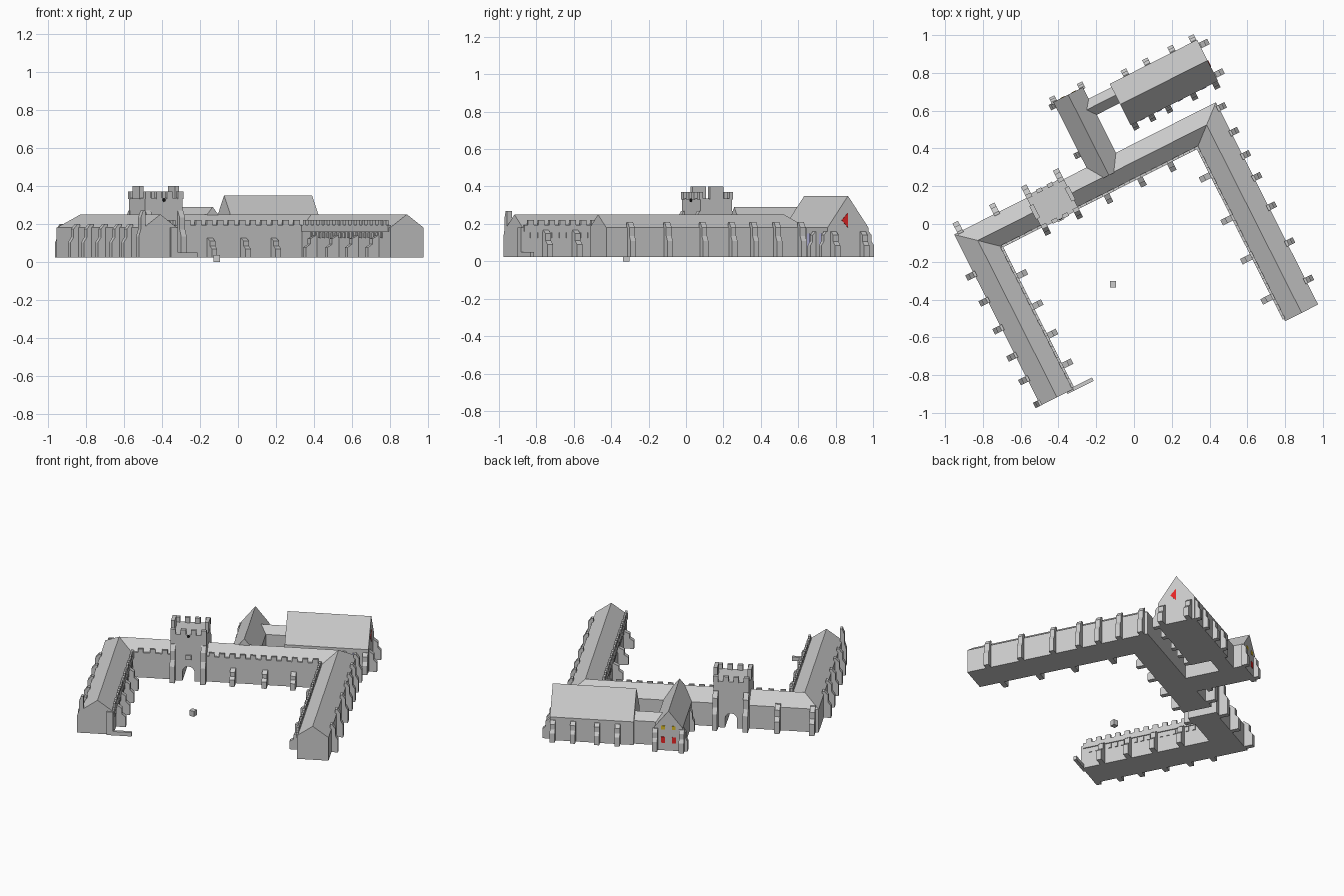
import bpy, bmesh, math
from mathutils import Matrix, Vector

if "Cube" in bpy.data.objects:
    bpy.data.objects.remove(bpy.data.objects["Cube"])

# Everything is laid out square, then turned by this angle
TURN = Matrix.Rotation(math.radians(26.8), 4, 'Z')
BASE, EAVE, RIDGE = 0.024, 0.18, 0.25


def finish(bm, name, colour=None, turn=True):
    bmesh.ops.recalc_face_normals(bm, faces=bm.faces[:])
    if turn:
        bm.transform(TURN)
    me = bpy.data.meshes.new(name)
    bm.to_mesh(me)
    bm.free()
    ob = bpy.data.objects.new(name, me)
    bpy.context.collection.objects.link(ob)
    if colour:
        mat = bpy.data.materials.new(name + "_colour")
        mat.diffuse_color = colour
        mat.use_nodes = True
        mat.node_tree.nodes["Principled BSDF"].inputs["Base Color"].default_value = mat.diffuse_color
        me.materials.append(mat)
    return ob


def box(bm, u0, u1, v0, v1, z0, z1):
    m = Matrix.LocRotScale(Vector(((u0 + u1) / 2, (v0 + v1) / 2, (z0 + z1) / 2)), None,
                           Vector((u1 - u0, v1 - v0, z1 - z0)))
    bmesh.ops.create_cube(bm, size=1, matrix=m)


def prism(bm, u, v, angle, profile, width):
    """Profile of (distance, z) along the angle, extruded sideways by width."""
    a = math.radians(angle)
    d, s = Vector((math.cos(a), math.sin(a), 0)), Vector((-math.sin(a), math.cos(a), 0))
    rings = []
    for k in (-0.5, 0.5):
        rings.append([bm.verts.new(Vector((u, v, z)) + d * p + s * k * width) for p, z in profile])
    n = len(profile)
    bm.faces.new(rings[0])
    bm.faces.new(rings[1][::-1])
    for i in range(n):
        j = (i + 1) % n
        bm.faces.new((rings[0][i], rings[0][j], rings[1][j], rings[1][i]))


def gabled_range(name, stations, eave=EAVE, ridge=RIDGE):
    """House-shaped sweep; each station is (outer point, inner point)."""
    bm = bmesh.new()
    rings = []
    for (ou, ov), (iu, iv) in stations:
        rings.append([bm.verts.new(c) for c in (
            (ou, ov, BASE), (ou, ov, eave), ((ou + iu) / 2, (ov + iv) / 2, ridge),
            (iu, iv, eave), (iu, iv, BASE))])
    for a, b in zip(rings, rings[1:]):
        for i in range(5):
            j = (i + 1) % 5
            bm.faces.new((a[i], a[j], b[j], b[i]))
    bm.faces.new(rings[0])
    bm.faces.new(rings[-1])
    return finish(bm, name)


def buttresses(name, spots, angle, top, depth=0.045, width=0.032):
    bm = bmesh.new()
    h = top - BASE
    prof = [(-0.01, BASE), (depth, BASE), (depth, BASE + h * 0.45), (depth * 0.6, BASE + h * 0.6),
            (depth * 0.6, BASE + h * 0.85), (0.004, top), (-0.01, top)]
    for u, v in spots:
        prism(bm, u, v, angle, prof, width)
    finish(bm, name)


def battlement(name, u0, v0, u1, v1, pitch=0.06):
    """Low parapet with merlons between two points on one axis."""
    bm = bmesh.new()
    t = 0.007
    box(bm, u0 - t, u1 + t, v0 - t, v1 + t, EAVE - 0.02, EAVE + 0.015)
    length = max(u1 - u0, v1 - v0)
    n = int(length / pitch)
    for i in range(n):
        c, w = (i + 0.5) / n, pitch * 0.28
        u, v = u0 + (u1 - u0) * c, v0 + (v1 - v0) * c
        du, dv = (w, t) if u1 > u0 else (t, w)
        box(bm, u - du, u + du, v - dv, v + dv, EAVE + 0.015, EAVE + 0.04)
    finish(bm, name)


# Courtyard ranges with mitred corners, split by the gate tower
gabled_range("west_range", [((-.875, -.635), (-.68, -.635)), ((-.875, .38), (-.68, .21)),
                            ((-.44, .38), (-.44, .21))])
gabled_range("east_range", [((-.23, .38), (-.23, .21)), ((.678, .38), (.482, .21)),
                            ((.678, -.82), (.482, -.82))])
# North buildings
gabled_range("cross_wing", [((-.09, .29), (.085, .29)), ((-.09, .768), (.085, .768))], ridge=.29)
gabled_range("chapel", [((.22, .72), (.22, .475)), ((.738, .72), (.738, .475))], ridge=.35)
gabled_range("chapel_passage", [((0, .70), (0, .605)), ((.23, .70), (.23, .605))], ridge=.225)

# Gate tower with an arched passage
GU, GV = -.335, .295
bm = bmesh.new()
r = .037
arch = [(r * math.cos(math.pi * i / 10), .085 + r * math.sin(math.pi * i / 10)) for i in range(11)]
prism(bm, GU, GV, 0, [(.11, BASE), (.11, .335), (-.11, .335), (-.11, BASE), (-r, BASE)]
      + arch[::-1] + [(r, BASE)], .19)
finish(bm, "gate_tower")

bm = bmesh.new()
for s in (-1, 1):
    for i in range(4):                                   # front and back merlons
        u = GU - .095 + i * .0633
        box(bm, u - .016, u + .016, GV + s * .09 - .011, GV + s * .09 + .011, .33, .37)
    box(bm, GU + s * .105 - .012, GU + s * .105 + .012, GV - .04, GV + .04, .33, .40)
finish(bm, "tower_merlons")

bm = bmesh.new()
box(bm, GU - .018, GU + .018, GV - .105, GV - .09, .17, .20)
finish(bm, "tower_front_window")
bm = bmesh.new()
bmesh.ops.create_cone(bm, cap_ends=True, segments=12, radius1=.009, radius2=.009, depth=.006,
                      matrix=Matrix.Translation((GU, GV - .097, .325)) @ Matrix.Rotation(math.pi / 2, 4, 'X'))
finish(bm, "tower_dial", (.01, .01, .01, 1))

# Parapets on the courtyard side
battlement("main_parapet", -.225, .21, .482, .21)
battlement("gate_west_parapet", -.67, .21, -.445, .21)
battlement("west_parapet", -.68, -.62, -.68, .20)
battlement("east_parapet", .482, -.80, .482, .20)

# Rows of small raised windows beneath the wing parapets
bm = bmesh.new()
for i in range(18):
    v = -.58 + i * .043
    box(bm, -.682, -.674, v - .01, v + .01, .125, .155)
    v = -.72 + i * .048
    box(bm, .476, .484, v - .01, v + .01, .125, .155)
finish(bm, "wing_window_row")

# Buttresses, grouped by wall
buttresses("tower_front_buttress", [(-.43, .2), (-.24, .2)], -90, .27)
buttresses("tower_back_buttress", [(-.43, .39), (-.24, .39)], 90, .27, .055)
buttresses("main_front_buttress", [(-.06, .21), (.138, .21), (.315, .21)], -90, .125, .055)
buttresses("main_back_buttress", [(-.84, .38), (-.624, .38)], 90, .2, .055)
buttresses("west_outer_buttress", [(-.875, v) for v in (.144, -.01, -.175, -.337, -.476)], 180, .2)
buttresses("west_end_buttress", [(-.875, -.62)], 180, .27, .03)
buttresses("west_inner_buttress", [(-.68, v) for v in (.03, -.15, -.323, -.5)], 0, .17, .06)
buttresses("east_outer_buttress", [(.678, v) for v in (.345, .198, .06, -.07, -.244, -.457, -.678)], 0, .21, .04)
buttresses("east_inner_buttress", [(.482, v) for v in (.05, -.204, -.435, -.673)], 180, .14, .065)
buttresses("cross_wing_end_buttress", [(-.085, .768), (.08, .768)], 90, .17, .03)
buttresses("cross_wing_side_buttress", [(-.09, v) for v in (.46, .75)], 180, .17, .03)
buttresses("chapel_back_buttress", [(u, .72) for u in (.318, .445, .594, .719)], 90, .16, .035)
buttresses("chapel_front_buttress", [(u, .475) for u in (.24, .34, .439, .588, .72)], -90, .16, .035)
buttresses("chapel_end_buttress", [(.738, .685), (.738, .51)], 0, .16, .05)

# Low screen wall at the end of the west range
bm = bmesh.new()
box(bm, -.69, -.565, -.645, -.625, BASE, .05)
box(bm, -.72, -.68, -.645, -.63, BASE, .18)
finish(bm, "low_end_wall")

# Coloured glass
RED, GOLD, BLUE = (.8, .02, .02, 1), (.7, .5, .02, 1), (.55, .55, .85, 1)
bm = bmesh.new()
for u in (-.036, .031):
    box(bm, u - .012, u + .012, .76, .771, .075, .115)
finish(bm, "red_windows", RED)
bm = bmesh.new()
for u in (-.036, .031):
    box(bm, u - .011, u + .011, .76, .771, .165, .19)
finish(bm, "gold_windows", GOLD)
bm = bmesh.new()
prism(bm, .736, .597, -90, [(0, .18), (.038, .22), (0, .26)], .01)
finish(bm, "chapel_gable_glass", RED)
bm = bmesh.new()
for u in (.29, .39, .515, .655):
    box(bm, u - .015, u + .015, .472, .48, .07, .15)
finish(bm, "chapel_side_glass", BLUE)

# Courtyard stone block, set square to the world axes
bm = bmesh.new()
box(bm, -.128, -.094, -.337, -.303, 0, .036)
finish(bm, "courtyard_block", turn=False)
